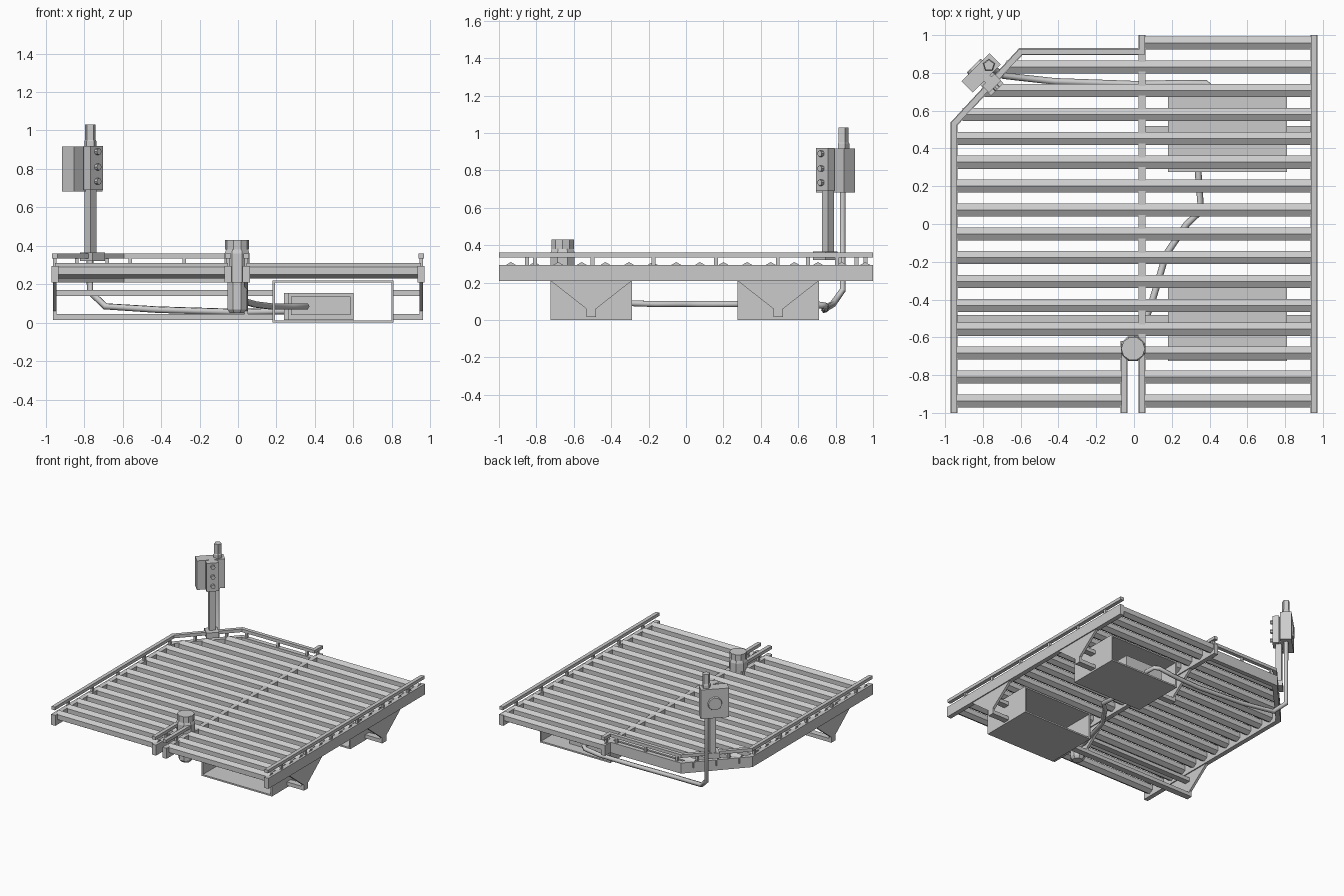
import bpy, bmesh, math
from mathutils import Vector, Matrix

if "Cube" in bpy.data.objects:
    bpy.data.objects.remove(bpy.data.objects["Cube"])


def finish(name, bm):
    bmesh.ops.recalc_face_normals(bm, faces=bm.faces)
    me = bpy.data.meshes.new(name)
    bm.to_mesh(me)
    bm.free()
    ob = bpy.data.objects.new(name, me)
    bpy.context.collection.objects.link(ob)
    return ob


def add_box(bm, c, s, angle=0):
    m = Matrix.Translation(c) @ Matrix.Rotation(angle, 4, 'Z') @ Matrix.Diagonal((*s, 1))
    bmesh.ops.create_cube(bm, size=1, matrix=m)


def box(name, c, s, angle=0):
    bm = bmesh.new()
    add_box(bm, c, s, angle)
    return finish(name, bm)


def loft(bm, rings):
    # Join matching closed rings of points and cap both ends
    vs = [[bm.verts.new(p) for p in r] for r in rings]
    n = len(vs[0])
    for a, b in zip(vs, vs[1:]):
        for i in range(n):
            bm.faces.new((a[i], a[(i + 1) % n], b[(i + 1) % n], b[i]))
    bm.faces.new(vs[0])
    bm.faces.new(vs[-1])


def turned(name, c, steps, sides, axis=(0, 0, 1), phase=0.0):
    # Faceted round part from (radius, height) steps along an axis
    q = Vector((0, 0, 1)).rotation_difference(Vector(axis))
    bm = bmesh.new()
    loft(bm, [[Vector(c) + q @ Vector((r * math.cos(phase + math.tau * i / sides),
                                       r * math.sin(phase + math.tau * i / sides), h))
               for i in range(sides)] for r, h in steps])
    return finish(name, bm)


def rail(name, path, w, z0, z1):
    # Rectangular bar with mitred corners along a flat path
    pts = [Vector(p) for p in path]
    rings = []
    for i, p in enumerate(pts):
        d = [(b - a).normalized() for a, b in zip(pts, pts[1:])][max(i - 1, 0):i + 1]
        n = [Vector((-k.y, k.x)) for k in d]
        m = (n[0] + n[-1]).normalized()
        m *= w / 2 / m.dot(n[0])
        rings.append([(*(p + m), z0), (*(p - m), z0), (*(p - m), z1), (*(p + m), z1)])
    bm = bmesh.new()
    loft(bm, rings)
    return finish(name, bm)


def cable(name, pts, r):
    cu = bpy.data.curves.new(name, 'CURVE')
    cu.dimensions = '3D'
    cu.bevel_depth, cu.bevel_resolution, cu.use_fill_caps = r, 1, True
    sp = cu.splines.new('POLY')
    sp.points.add(len(pts) - 1)
    for p, co in zip(sp.points, pts):
        p.co = (*co, 1)
    ob = bpy.data.objects.new(name, cu)
    bpy.context.collection.objects.link(ob)


X, MID, SHORT = 0.953, 0.043, -0.052
outer = [(-X, -1), (-X, 0.53), (-0.6, 0.912), (MID, 0.912)]

# Lower frame beams
rail("left_beam", outer, 0.037, 0.21, 0.295)
rail("right_beam", [(X, -1), (X, 1)], 0.037, 0.21, 0.295)
rail("middle_beam", [(MID, -1), (MID, 1)], 0.037, 0.21, 0.295)
rail("short_beam", [(SHORT, -1), (SHORT, -0.62)], 0.037, 0.21, 0.295)

# Raised edge rails
rail("left_top_rail", outer + [(MID, 1)], 0.03, 0.335, 0.36)
rail("right_top_rail", [(X, -1), (X, 1)], 0.03, 0.335, 0.36)
for n, x in (("middle", MID), ("short", SHORT)):
    rail(n + "_top_rail", [(x, -1), (x, -0.66)], 0.03, 0.335, 0.36)

# Small posts carrying the raised rails
bm = bmesh.new()
ys = (-0.807, -0.5, -0.174, 0.16, 0.49, 0.807)
posts = [(X, y) for y in ys] + [(-X, y) for y in ys[:5]]
posts += [(-0.84, 0.652), (-0.68, 0.825), (-0.56, 0.912), (-0.28, 0.912), (-0.02, 0.912)]
posts += [(MID, 0.96), (MID, -0.85), (SHORT, -0.85)]
for x, y in posts:
    add_box(bm, (x, y, 0.315), (0.018, 0.02, 0.044))
finish("rail_posts", bm)

# Hexagonal slats, cut short at the chamfered corner and the motor
bm = bmesh.new()
for i in range(16):
    y = -0.936 + i * 0.1263
    spans = [(MID, X)]
    if i < 15:
        left = -X if y < 0.53 else -X + (y - 0.53) * 0.924
        spans.append((left, SHORT if y < -0.6 else MID))
    for a, b in spans:
        loft(bm, [[(x, y + 0.04 * math.sin(k * math.pi / 3), 0.27 + 0.04 * math.cos(k * math.pi / 3))
                   for k in range(6)] for x in (a, b)])
finish("slats", bm)

# Tapered brackets, cross bars and open-ended housings
for tag, yc in (("front", -0.507), ("back", 0.493)):
    for x in (-X, MID, X):
        if x < 0 and yc > 0:
            continue
        half = [(0.217, 0.21), (0.026, 0.06), (0.026, 0.015)]
        prof = half + [(-u, z) for u, z in reversed(half)]
        bm = bmesh.new()
        loft(bm, [[(x + t, yc + u, z) for u, z in prof] for t in (-0.01, 0.01)])
        finish(tag + "_bracket", bm)
    bm = bmesh.new()
    for z in (0.155, 0.03):
        for a, b in ((-X if yc < 0 else MID, 0.19), (0.80, X)):
            add_box(bm, ((a + b) / 2, yc, z), (b - a, 0.05, 0.03))
    finish(tag + "_cross_bars", bm)
    bm = bmesh.new()
    for z in (0.006, 0.214):
        add_box(bm, (0.495, yc, z), (0.63, 0.434, 0.012))
    for x in (0.186, 0.804):
        add_box(bm, (x, yc, 0.11), (0.012, 0.434, 0.2))
    finish(tag + "_housing", bm)

# Control unit inside the back housing
box("control_unit", (0.43, 0.5, 0.085), (0.34, 0.26, 0.14))
box("control_unit_cover", (0.43, 0.365, 0.088), (0.31, 0.03, 0.095))
box("control_unit_flange", (0.25, 0.5, 0.085), (0.02, 0.2, 0.14))

# Motor between the front beams
M = (-0.005, -0.66, 0)
turned("motor_lower", M, [(0.04, 0.05), (0.055, 0.07), (0.055, 0.21)], 8, phase=math.pi / 8)
turned("motor_body", M, [(0.07, 0.21), (0.07, 0.36), (0.06, 0.385)], 8, phase=math.pi / 8)
turned("motor_cap", M, [(0.063, 0.38), (0.063, 0.43)], 10)

# Control post on the chamfered corner
Q = math.pi / 4
V = Vector((1, -1, 0)).normalized()
box("post_base", (-0.757, 0.745, 0.343), (0.095, 0.092, 0.045), Q)
box("post", (-0.767, 0.76, 0.62), (0.045, 0.045, 0.6), Q)
box("control_box", (-0.81, 0.80, 0.80), (0.21, 0.085, 0.235), Q)
box("button_panel", (-0.753, 0.745, 0.805), (0.09, 0.05, 0.23), Q)
for z in (0.735, 0.81, 0.89):
    turned("button", Vector((-0.753, 0.745, z)) + V * 0.024, [(0.017, 0), (0.017, 0.02)], 8, V)
turned("speaker_disc", Vector((-0.81, 0.80, 0.80)) - V * 0.042, [(0.055, 0), (0.05, 0.012)], 10, -V)
turned("signal_cap", (-0.768, 0.84, 0), [(0.033, 0.9), (0.033, 0.945), (0.029, 0.95), (0.029, 1.03)], 5, phase=math.pi / 2)

# Cables linking post, control unit and motor
cable("post_cable", [(-0.77, 0.838, 0.75), (-0.77, 0.838, 0.16), (-0.69, 0.785, 0.085),
                     (-0.42, 0.755, 0.068), (0.0, 0.74, 0.055), (0.25, 0.745, 0.06),
                     (0.38, 0.745, 0.075), (0.41, 0.72, 0.08), (0.41, 0.6, 0.085)], 0.018)
cable("motor_cable", [(0.34, 0.4, 0.085), (0.34, 0.27, 0.085), (0.355, 0.07, 0.085),
                      (0.28, 0.0, 0.085), (0.17, -0.16, 0.085), (0.09, -0.43, 0.095),
                      (0.0, -0.65, 0.12)], 0.018)
